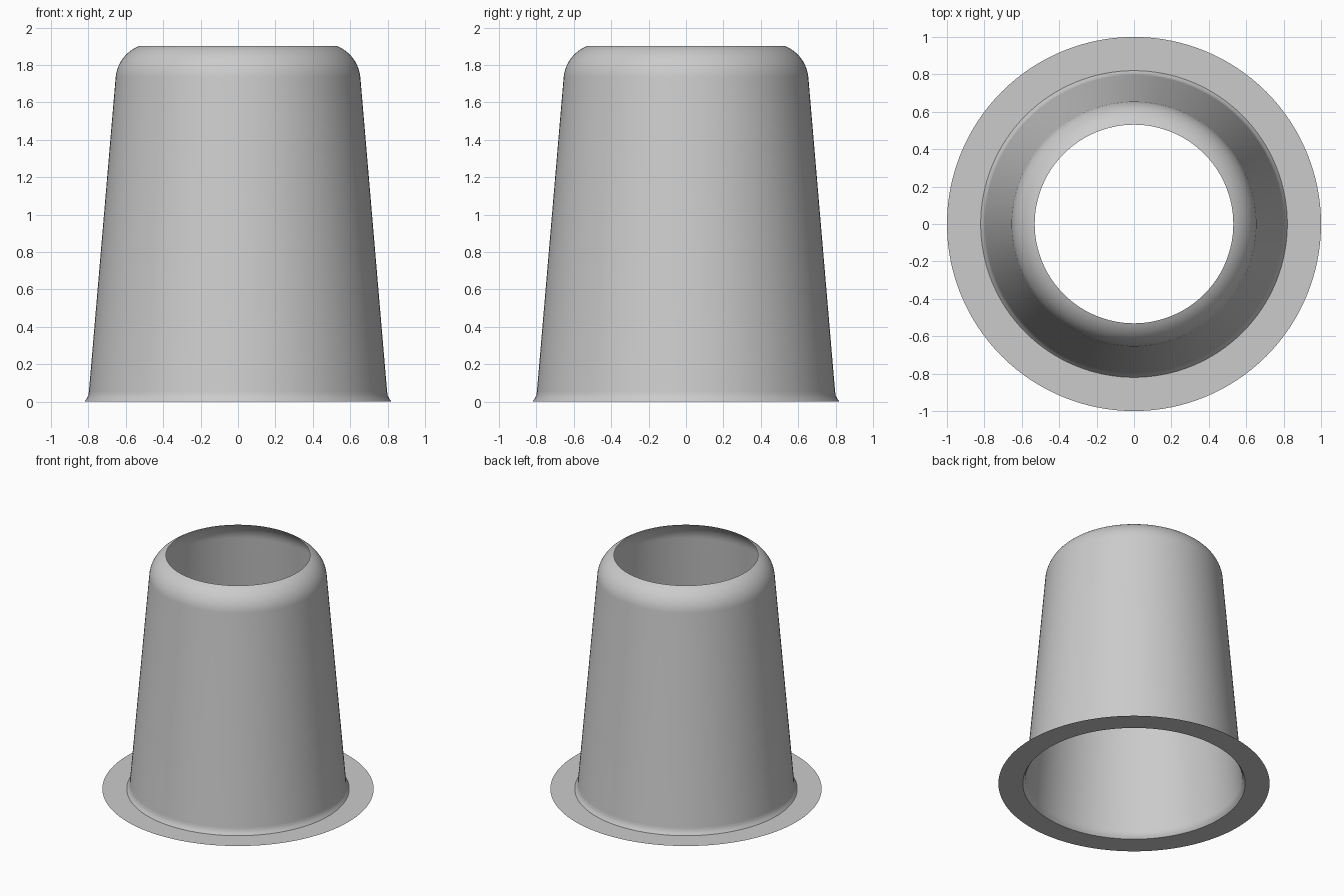
import bpy
import bmesh
from math import cos, sin, radians, tau

cube = bpy.data.objects.get("Cube")
if cube:
    bpy.data.objects.remove(cube, do_unlink=True)

SEGMENTS = 128

# Single grey material
grey = bpy.data.materials.new("light grey")
grey.use_nodes = True
colour = (0.6, 0.6, 0.6, 1.0)
grey.diffuse_color = colour
grey.node_tree.nodes["Principled BSDF"].inputs["Base Color"].default_value = colour


def arc(cx, cz, radius, start, end, steps):
    """Points (radius, height) along a circular arc, angles in degrees."""
    angles = [radians(start + (end - start) * i / steps) for i in range(steps + 1)]
    return [(cx + radius * cos(a), cz + radius * sin(a)) for a in angles]


def lathe(name, profile):
    """Spin an open profile, listed outside-in and upwards, into a thin shell."""
    bm = bmesh.new()
    rings = [[bm.verts.new((r * cos(tau * i / SEGMENTS), r * sin(tau * i / SEGMENTS), z))
              for i in range(SEGMENTS)] for r, z in profile]
    for low, high in zip(rings, rings[1:]):
        for i in range(SEGMENTS):
            j = (i + 1) % SEGMENTS
            bm.faces.new((low[i], low[j], high[j], high[i]))
    mesh = bpy.data.meshes.new(name)
    bm.to_mesh(mesh)
    bm.free()
    mesh.materials.append(grey)
    obj = bpy.data.objects.new(name, mesh)
    bpy.context.collection.objects.link(obj)
    bpy.ops.object.select_all(action="DESELECT")
    obj.select_set(True)
    bpy.context.view_layer.objects.active = obj
    bpy.ops.object.shade_smooth_by_angle(angle=radians(30))
    return obj


# Flat flange, flared foot, tapered wall and rounded shoulder with an open top
flange = [(1.0, 0.0)]
foot = [(0.82, 0.0), (0.808, 0.017), (0.8, 0.035), (0.797, 0.055)]
shoulder = arc(0.455, 1.715, 0.2, 5, 67.7, 14)
lathe("flanged_sleeve", flange + foot + shoulder)
